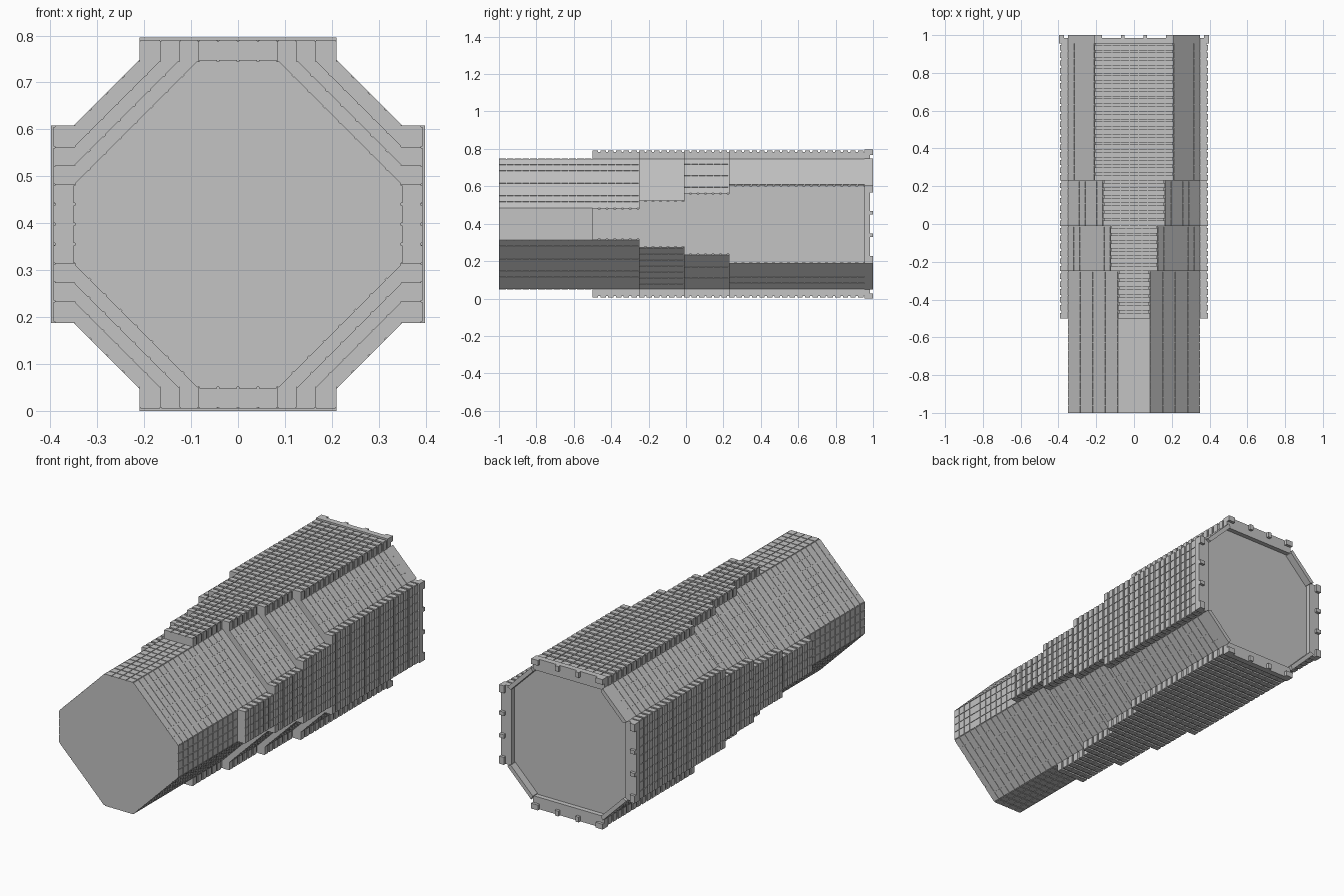
import bpy, bmesh
from mathutils import Vector

if "Cube" in bpy.data.objects:
    bpy.data.objects.remove(bpy.data.objects["Cube"], do_unlink=True)

grey = bpy.data.materials.new("hull_grey")
grey.use_nodes = True
colour = (0.55, 0.55, 0.55, 1)
grey.diffuse_color = colour
grey.node_tree.nodes["Principled BSDF"].inputs["Base Color"].default_value = colour

MID = 0.398       # height of the long axis
HULL = 0.35       # octagon half width
PAD = 0.393       # outer radius of the raised pads
FLANGE = 0.398    # outer radius of the rear flange
ROW = 0.04        # plating pitch along the hull
GAP = 0.005
# start, end, half width of the flat octagon sides, raised pads or not
SECTIONS = [(-1, -0.5, 0.085, False), (-0.5, -0.25, 0.085, True),
            (-0.25, -0.01, 0.125, True), (-0.01, 0.23, 0.165, True),
            (0.23, 0.96, 0.21, True)]


def turn(p, k):
    x, r = p
    for _ in range(k):
        x, r = r, -x
    return x, r


def prism(bm, pts, y0, y1, k=0):
    """Extrude a cross-section along y after k quarter turns."""
    pts = [turn(p, k) for p in pts]
    front = [bm.verts.new((x, y0, r + MID)) for x, r in pts]
    back = [bm.verts.new((x, y1, r + MID)) for x, r in pts]
    n = len(pts)
    bm.faces.new(front)
    bm.faces.new(back[::-1])
    for i in range(n):
        j = (i + 1) % n
        bm.faces.new((front[j], front[i], back[i], back[j]))


def block(bm, x0, x1, r0, r1, y0, y1, k):
    prism(bm, [(x0, r0), (x1, r0), (x1, r1), (x0, r1)], y0, y1, k)


def finish(bm, name):
    bmesh.ops.recalc_face_normals(bm, faces=bm.faces)
    mesh = bpy.data.meshes.new(name)
    bm.to_mesh(mesh)
    bm.free()
    mesh.materials.append(grey)
    bpy.context.collection.objects.link(bpy.data.objects.new(name, mesh))


def rows(y0, y1):
    n = round((y1 - y0) / ROW)
    step = (y1 - y0) / n
    return [(y0 + i * step, y0 + (i + 1) * step) for i in range(n)]


def plates(bm, a, b, depth, y0, y1, k, pitch=0.045):
    """A row of thin plates along the section edge from a to b."""
    a, b = Vector(a), Vector(b)
    along = (b - a).normalized()
    inward = Vector((along.y, -along.x)) * depth
    n = max(1, round((b - a).length / pitch))
    for i in range(n):
        p = a.lerp(b, i / n) + along * GAP / 2
        q = a.lerp(b, (i + 1) / n) - along * GAP / 2
        prism(bm, [p, q, q + inward, p + inward], y0, y1, k)


# Octagonal core, widening in steps toward the rear
core = bmesh.new()
for y0, y1, w, _ in SECTIONS:
    r = HULL - 0.003
    octagon = [p for k in range(4) for p in (turn((w, r), k), turn((r, w), k))]
    prism(core, octagon, y0, y1)
finish(core, "hull_core")

# Grid plating on the exposed hull sides
plating = bmesh.new()
for y0, y1, w, padded in SECTIONS:
    for a, b in rows(y0, y1):
        for k in range(4):
            plates(plating, (w, HULL), (HULL, w), 0.005, a, b - GAP, k)
            if not padded:
                plates(plating, (-w, HULL), (w, HULL), 0.005, a, b - GAP, k)
finish(plating, "hull_plating")

# Raised pads with cross ribs on the four main sides
pads, ribs = bmesh.new(), bmesh.new()
for y0, y1, w, padded in SECTIONS:
    if not padded:
        continue
    for k in range(4):
        block(pads, -w + 0.005, w - 0.005, HULL - 0.02, PAD - 0.008, y0, y1, k)
        for a, b in rows(y0, y1):
            end = b - 0.012
            block(ribs, -w, w, HULL - 0.01, PAD - 0.003, a, end, k)
            plates(ribs, (-w, PAD), (w, PAD), 0.004, a, end, k)
finish(pads, "raised_pads")
finish(ribs, "pad_ribs")

# Rear flange: open rim around the recessed end, with locating tabs
flange = bmesh.new()
W = 0.21
for k in range(4):
    block(flange, -W, W, HULL - 0.015, FLANGE, 0.955, 0.985, k)
    prism(flange, [(W, HULL), (HULL, W), (HULL - 0.02, W - 0.01),
                   (W - 0.01, HULL - 0.02)], 0.955, 1, k)
    for x0, x1 in ((0.17, W), (0.05, 0.07)):
        for s in (-1, 1):
            block(flange, s * x0, s * x1, HULL + 0.02, FLANGE, 0.98, 1, k)
finish(flange, "rear_flange")
